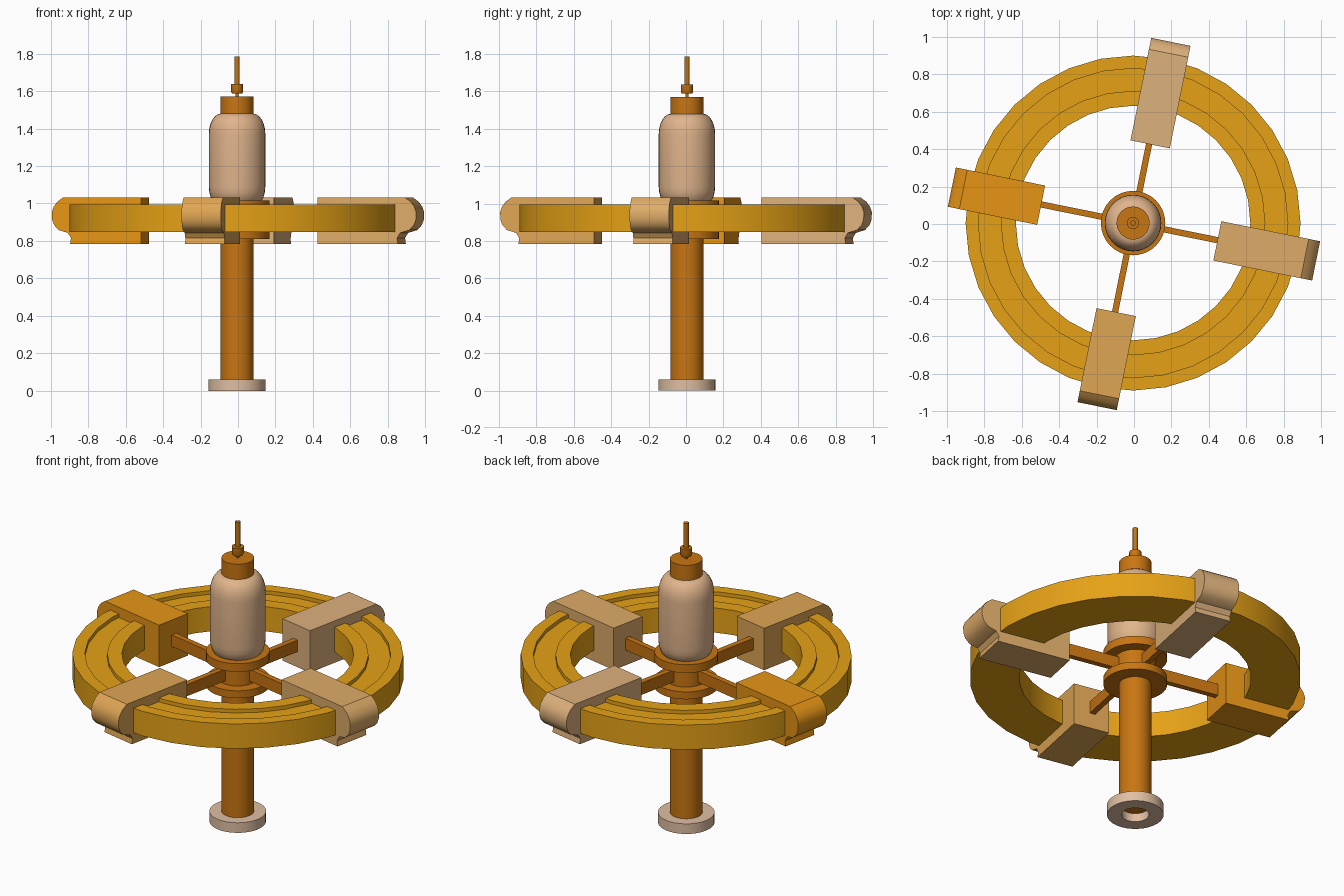
import bpy, bmesh, math
from mathutils import Vector

if "Cube" in bpy.data.objects:
    bpy.data.objects.remove(bpy.data.objects["Cube"])

CX, CY = -0.005, 0.005          # axis of the tower and ring


def material(name, rgb):
    m = bpy.data.materials.new(name)
    m.diffuse_color = (*rgb, 1)
    m.use_nodes = True
    m.node_tree.nodes["Principled BSDF"].inputs["Base Color"].default_value = m.diffuse_color
    return m


GOLD = material("gold", (0.79, 0.36, 0.008))
BRONZE = material("bronze", (0.58, 0.18, 0.006))
PEACH = material("peach", (0.75, 0.46, 0.26))
PALE = material("pale", (0.74, 0.52, 0.36))


def finish(bm, name, mat):
    bmesh.ops.recalc_face_normals(bm, faces=bm.faces)
    me = bpy.data.meshes.new(name)
    bm.to_mesh(me)
    bm.free()
    ob = bpy.data.objects.new(name, me)
    bpy.context.collection.objects.link(ob)
    me.materials.append(mat)
    bpy.ops.object.select_all(action='DESELECT')
    ob.select_set(True)
    bpy.context.view_layer.objects.active = ob
    bpy.ops.object.shade_smooth_by_angle(angle=math.radians(32))
    return ob


def lathe(name, profile, mat, sides=32, closed=False):
    """Spin (radius, z) points; a closed profile makes a ring, an open one is capped."""
    bm = bmesh.new()
    rings = []
    for r, z in profile:
        rings.append([bm.verts.new((CX + r * math.cos(2 * math.pi * i / sides),
                                    CY + r * math.sin(2 * math.pi * i / sides), z))
                      for i in range(sides)])
    pairs = list(zip(rings, rings[1:]))
    if closed:
        pairs.append((rings[-1], rings[0]))
    else:
        bm.faces.new(rings[0])
        bm.faces.new(rings[-1])
    for a, b in pairs:
        for i in range(sides):
            j = (i + 1) % sides
            bm.faces.new((a[i], a[j], b[j], b[i]))
    return finish(bm, name, mat)


def radial_prism(name, profile, width, angle, mat, cx=0, cy=0):
    """Extrude a (radius, z) outline sideways and aim it at an angle."""
    bm = bmesh.new()
    d = Vector((math.cos(angle), math.sin(angle), 0))
    s = Vector((-d.y, d.x, 0)) * width / 2
    c = Vector((cx, cy, 0))
    a, b = [[bm.verts.new(c + d * r + s * k + Vector((0, 0, z))) for r, z in profile]
            for k in (-1, 1)]
    bm.faces.new(a)
    bm.faces.new(b)
    n = len(profile)
    for i in range(n):
        j = (i + 1) % n
        bm.faces.new((a[i], a[j], b[j], b[i]))
    return finish(bm, name, mat)


# Habitat ring with a shallow groove in its top
lathe("habitat_ring", [(0.626, 0.847), (0.894, 0.847), (0.894, 0.994), (0.826, 0.994),
                       (0.826, 0.972), (0.706, 0.972), (0.706, 0.994), (0.626, 0.994)],
      GOLD, closed=True)

# Base collar and tower column
lathe("base_collar", [(0.074, 0), (0.153, 0), (0.153, 0.06), (0.074, 0.06)], PALE, closed=True)
lathe("column", [(0.088, 0.05), (0.088, 0.83)], BRONZE)

# Hub: two discs joined by a neck
lathe("hub", [(0.088, 0.811), (0.172, 0.811), (0.172, 0.855), (0.11, 0.855), (0.11, 0.968),
              (0.172, 0.968), (0.172, 1.017), (0.10, 1.017)], BRONZE)

# Rounded tank on top of the hub
dome = [(0.086 + 0.065 * math.cos(t), 1.37 + 0.11 * math.sin(t))
        for t in (math.pi / 2 * i / 6 for i in range(7))]
lathe("tank", [(0.125, 1.01), (0.14, 1.03), (0.148, 1.06), (0.151, 1.09)] + dome, PEACH)

# Cap, antenna collar and antenna
lathe("tank_cap", [(0.088, 1.475), (0.088, 1.57)], BRONZE)
lathe("antenna", [(0.008, 1.565), (0.008, 1.588), (0.028, 1.588), (0.033, 1.598),
                  (0.033, 1.637), (0.014, 1.637), (0.014, 1.785)], BRONZE, sides=16)

# Pods and spokes: name, quarter turn, inner radius, colour
pods = [("right", 0, 0.454, (0.73, 0.41, 0.14)),
        ("back", 1, 0.434, (0.73, 0.44, 0.20)),
        ("left", 2, 0.506, (0.80, 0.30, 0.008)),
        ("front", 3, 0.480, (0.74, 0.38, 0.09))]
tip = [(0.93, 1.033), (0.962, 1.01), (0.982, 0.983), (0.992, 0.955), (0.991, 0.915),
       (0.98, 0.885), (0.955, 0.858), (0.905, 0.843), (0.888, 0.815), (0.893, 0.783)]
for name, k, inner, rgb in pods:
    ang = math.radians(-11.45 + 90 * k)
    radial_prism(name + "_pod", [(inner, 0.783), (inner, 1.033)] + tip, 0.214, ang,
                 material(name + "_pod_paint", rgb))
    radial_prism(name + "_spoke", [(0.09, 0.875), (0.09, 0.945), (0.53, 0.945), (0.53, 0.875)],
                 0.033, ang, BRONZE, CX, CY)
